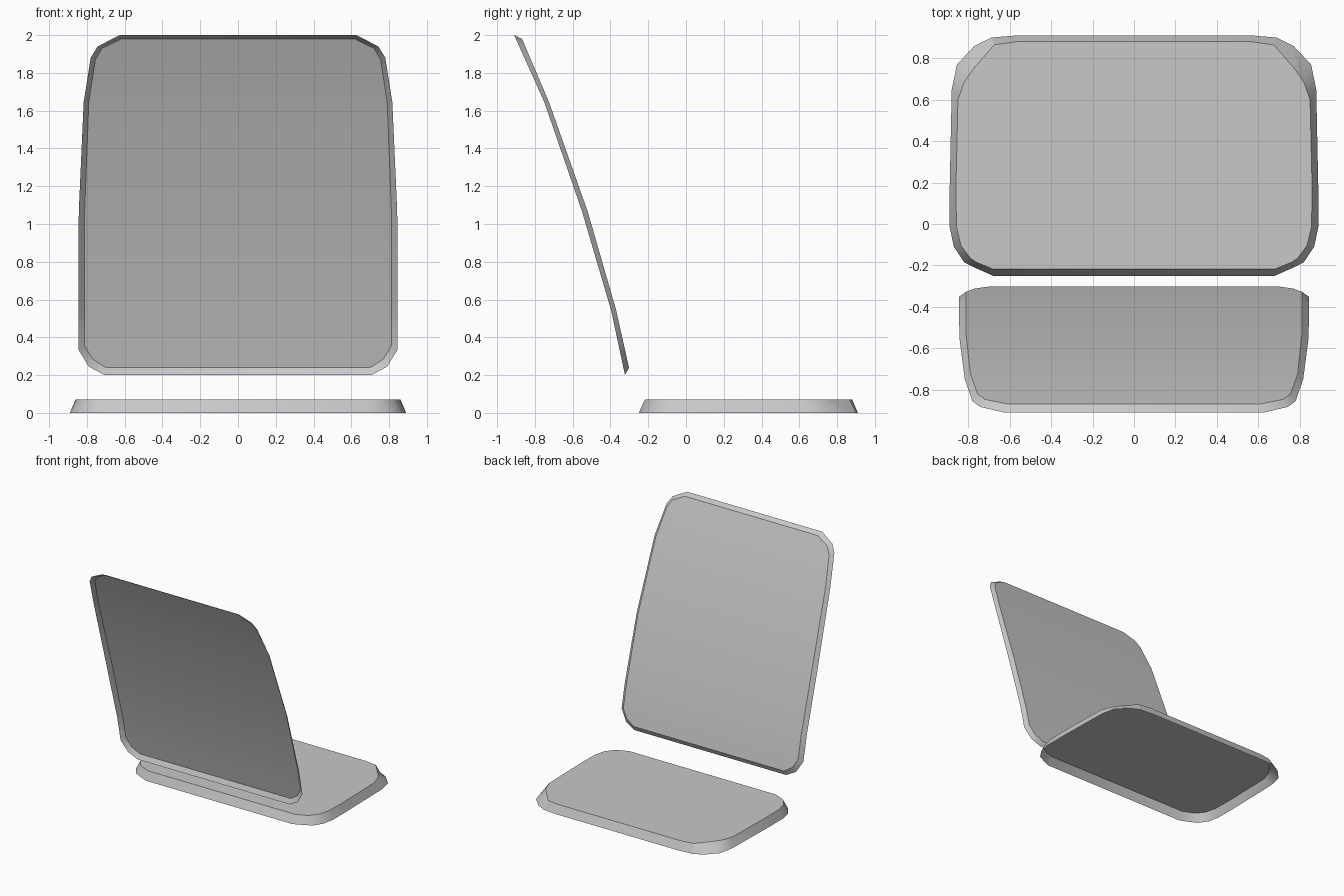
import bpy
import bmesh
from mathutils import Vector

cube = bpy.data.objects.get("Cube")
if cube:
    bpy.data.objects.remove(cube)

grey = bpy.data.materials.new("plain grey")
grey.use_nodes = True
colour = (0.58, 0.58, 0.58, 1)
grey.diffuse_color = colour
grey.node_tree.nodes["Principled BSDF"].inputs["Base Color"].default_value = colour


def interpolate(curve, t):
    """Value at t on a list of (t, value) pairs in falling t."""
    for (t0, v0), (t1, v1) in zip(curve, curve[1:]):
        if t >= t1:
            break
    return v0 + (v1 - v0) * (t - t0) / (t1 - t0)


def shell(name, rim, face, place_rim, place_face, outward):
    """Open shell: a mirrored panel with a flared rim around it."""
    bm = bmesh.new()

    def ring(points, place, side):
        return [bm.verts.new(place(side * x, t)) for x, t in points]

    rim_l, rim_r = ring(rim, place_rim, -1), ring(rim, place_rim, 1)
    face_l, face_r = ring(face, place_face, -1), ring(face, place_face, 1)
    panel = []
    for i in range(len(rim) - 1):
        panel.append(bm.faces.new((face_l[i], face_r[i], face_r[i + 1], face_l[i + 1])))
        bm.faces.new((rim_r[i], rim_r[i + 1], face_r[i + 1], face_r[i]))
        bm.faces.new((rim_l[i + 1], rim_l[i], face_l[i], face_l[i + 1]))
    for i in (0, -1):
        bm.faces.new((rim_l[i], rim_r[i], face_r[i], face_l[i]))
    bmesh.ops.recalc_face_normals(bm, faces=bm.faces)
    bm.normal_update()
    if panel[len(panel) // 2].normal.dot(Vector(outward)) < 0:
        bmesh.ops.reverse_faces(bm, faces=bm.faces)

    mesh = bpy.data.meshes.new(name)
    bm.to_mesh(mesh)
    bm.free()
    mesh.materials.append(grey)
    obj = bpy.data.objects.new(name, mesh)
    bpy.context.collection.objects.link(obj)
    bpy.ops.object.select_all(action="DESELECT")
    obj.select_set(True)
    bpy.context.view_layer.objects.active = obj
    bpy.ops.object.shade_smooth_by_angle()


# Seat cushion: half outlines as (x, y), open underneath
shell(
    "seat",
    [(.57, .91), (.69, .9), (.77, .86), (.855, .77), (.88, .65), (.89, .17),
     (.89, -.015), (.87, -.11), (.82, -.185), (.77, -.21), (.68, -.25)],
    [(.57, .88), (.675, .865), (.775, .75), (.82, .685), (.85, .6), (.86, .17),
     (.857, -.015), (.835, -.105), (.79, -.165), (.76, -.185), (.68, -.218)],
    lambda x, y: (x, y, 0),
    lambda x, y: (x, y, .07),
    (0, 0, 1))

# Curved backrest: half outlines as (x, z), open on the outer side
rim_lean = [(2, -.91), (1.645, -.75), (1.065, -.55), (.545, -.397), (.2, -.323)]
face_lean = [(1.98, -.868), (1.645, -.725), (1.065, -.52), (.545, -.37), (.24, -.302)]
shell(
    "backrest",
    [(.627, 2), (.743, 1.94), (.78, 1.88), (.817, 1.645), (.843, 1.065),
     (.845, .545), (.845, .335), (.79, .245), (.706, .2)],
    [(.617, 1.98), (.72, 1.93), (.755, 1.87), (.79, 1.645), (.812, 1.065),
     (.812, .545), (.812, .355), (.77, .285), (.7, .24)],
    lambda x, z: (x, interpolate(rim_lean, z), z),
    lambda x, z: (x, interpolate(face_lean, z), z),
    (0, 1, 0))
